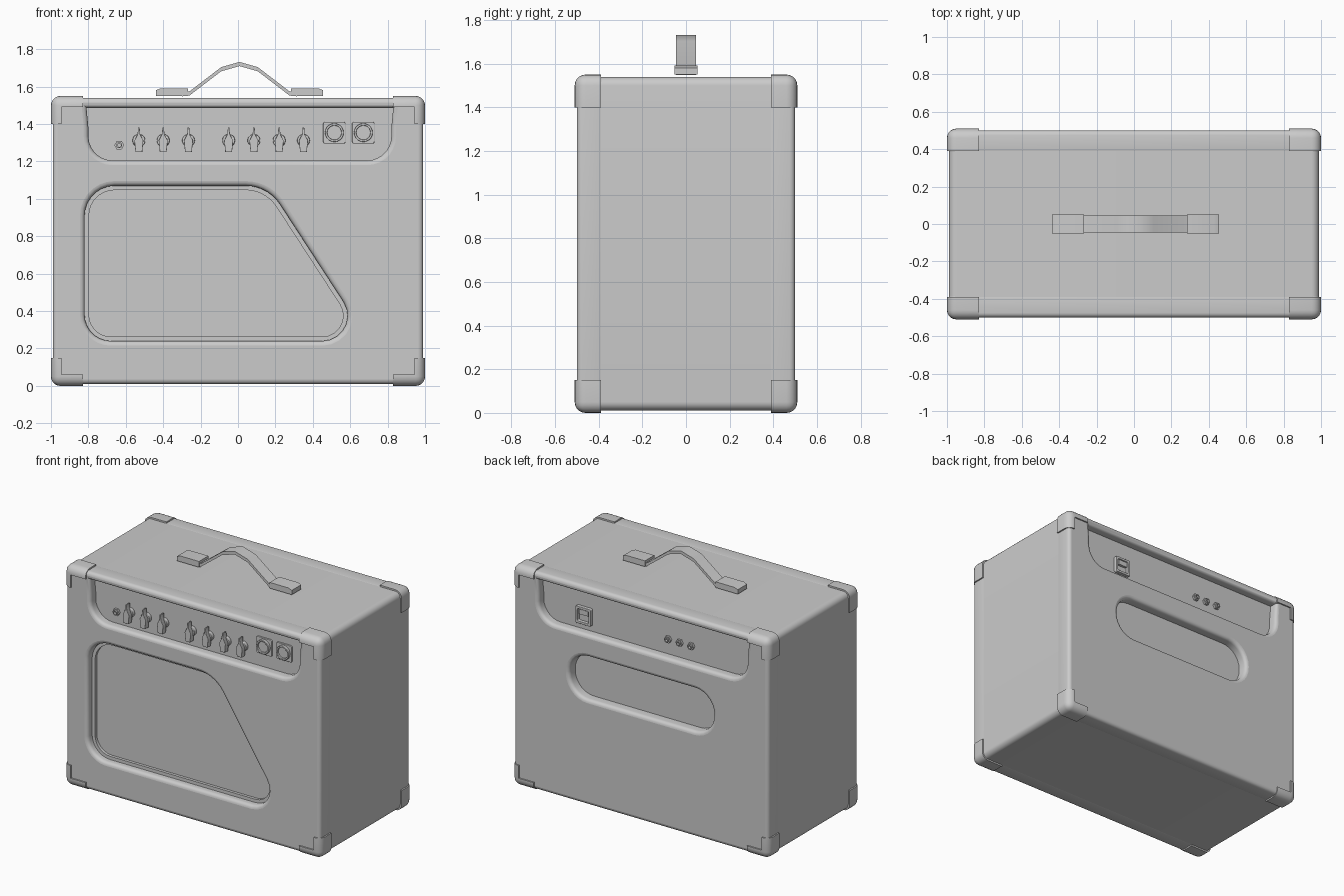
import bpy, bmesh, math
from mathutils import Vector

if "Cube" in bpy.data.objects:
    bpy.data.objects.remove(bpy.data.objects["Cube"])


def rounded(corners, n=7):
    """Fillet a list of (x, z, radius) corners into a point loop."""
    out = []
    for i, (x, z, r) in enumerate(corners):
        p = Vector((x, z))
        a = (Vector(corners[i - 1][:2]) - p).normalized()
        b = (Vector(corners[(i + 1) % len(corners)][:2]) - p).normalized()
        if r <= 0:
            out.append(p)
            continue
        half = a.angle(b) / 2
        c = p + (a + b).normalized() * r / math.sin(half)
        s = p + a * r / math.tan(half) - c
        e = p + b * r / math.tan(half) - c
        turn = s.angle(e)
        for k in range(n + 1):
            t = k / n
            out.append(c + (s * math.sin((1 - t) * turn) + e * math.sin(t * turn)) / math.sin(turn))
    return out


def rect(x0, x1, z0, z1, r=0.0):
    return rounded([(x0, z0, r), (x1, z0, r), (x1, z1, r), (x0, z1, r)])


def circle(x, z, r, n=20):
    return [(x + r * math.cos(2 * math.pi * k / n), z + r * math.sin(2 * math.pi * k / n)) for k in range(n)]


def slab(name, loops, y0, y1, bevel=0.0):
    """Extrude filled x-z outlines (inner loops are holes) from y0 to y1."""
    cu = bpy.data.curves.new(name, 'CURVE')
    cu.dimensions = '2D'
    cu.fill_mode = 'BOTH'
    for loop in loops:
        sp = cu.splines.new('POLY')
        sp.points.add(len(loop) - 1)
        for pt, co in zip(sp.points, loop):
            pt.co = (co[0], co[1], 0, 1)
        sp.use_cyclic_u = True
    cu.extrude = abs(y1 - y0) / 2 - bevel
    cu.bevel_depth = bevel
    cu.bevel_resolution = 3
    cu.offset = -bevel
    ob = bpy.data.objects.new(name, cu)
    bpy.context.collection.objects.link(ob)
    ob.location.y = (y0 + y1) / 2
    ob.rotation_euler.x = math.pi / 2
    bpy.ops.object.select_all(action='DESELECT')
    ob.select_set(True)
    bpy.context.view_layer.objects.active = ob
    bpy.ops.object.convert(target='MESH')
    ob = bpy.context.view_layer.objects.active
    bpy.ops.object.shade_smooth_by_angle(angle=math.radians(35))
    return ob


# Cabinet: core box plus front and back boards with rounded openings
outline = rect(-0.99, 0.99, 0.01, 1.54, 0.04)
panel_hole = rounded([(-0.80, 1.205, 0.13), (0.82, 1.205, 0.13), (0.82, 1.38, 0),
                      (0.83, 1.487, 0), (-0.81, 1.487, 0), (-0.80, 1.38, 0)])
back_hole = [(-x, z) for x, z in panel_hole]
speaker_hole = rounded([(-0.82, 0.24, 0.14), (0.70, 0.24, 0.135),
                        (0.16, 1.07, 0.22), (-0.82, 1.07, 0.16)])
grille_edge = rounded([(-0.797, 0.263, 0.117), (0.657, 0.263, 0.112),
                       (0.147, 1.047, 0.197), (-0.797, 1.047, 0.137)])
vent = rect(-0.56, 0.56, 0.75, 1.05, 0.145)
slab("cabinet_core", [rect(-0.989, 0.989, 0.011, 1.539, 0.04)], -0.43, 0.43)
slab("front_board", [outline, panel_hole, speaker_hole], -0.50, -0.37, 0.025)
slab("back_board", [outline, back_hole, vent], 0.37, 0.50, 0.025)

# Speaker grille trim and control panels
slab("grille_trim", [speaker_hole, grille_edge], -0.45, -0.42)
slab("front_control_panel", [panel_hole], -0.437, -0.42)
slab("back_control_panel", [back_hole], 0.42, 0.437)

# Eight corner protectors: L prism with three rounded outer edges, mirrored
bm = bmesh.new()
prof = [(1.0, 0.625), (1.0, 0.775), (0.83, 0.775), (0.83, 0.715), (0.945, 0.715), (0.945, 0.625)]
face = bm.faces.new([bm.verts.new((x, 0.39, z)) for x, z in prof])
ext = bmesh.ops.extrude_face_region(bm, geom=[face])
bmesh.ops.translate(bm, vec=(0, 0.12, 0), verts=[g for g in ext['geom'] if isinstance(g, bmesh.types.BMVert)])
bmesh.ops.recalc_face_normals(bm, faces=bm.faces)
tip = max(bm.verts, key=lambda v: v.co.x + v.co.y + v.co.z)
bmesh.ops.bevel(bm, geom=list(tip.link_edges), offset=0.05, segments=5, profile=0.5, affect='EDGES')
me = bpy.data.meshes.new("corner_protectors")
bm.to_mesh(me)
bm.free()
corners = bpy.data.objects.new("corner_protectors", me)
bpy.context.collection.objects.link(corners)
corners.location.z = 0.775
bpy.ops.object.select_all(action='DESELECT')
corners.select_set(True)
bpy.context.view_layer.objects.active = corners
bpy.ops.object.shade_smooth_by_angle(angle=math.radians(35))
mir = corners.modifiers.new("mirror", 'MIRROR')
mir.use_axis = (True, True, True)
mir.use_mirror_merge = False

# Carrying handle: bent strap between two end caps
path = [(-0.30, 1.558), (-0.26, 1.562), (-0.09, 1.692), (0.008, 1.72),
        (0.106, 1.692), (0.276, 1.562), (0.316, 1.558)]
strap = [(x, z - 0.010) for x, z in path] + [(x, z + 0.012) for x, z in reversed(path)]
slab("handle_strap", [strap], -0.045, 0.045)
for side, s in (("left", -1), ("right", 1)):
    cap = [(0.008 + s * x, z) for x, z in
           [(0.275, 1.55), (0.447, 1.55), (0.447, 1.581), (0.42, 1.591), (0.275, 1.591)]]
    slab("handle_cap_" + side, [cap], -0.052, 0.052)

# Pointer knobs on round skirts
pointer = [(-0.018, -0.062), (0.018, -0.062), (0.024, 0), (0.007, 0.032), (0.004, 0.07),
           (-0.004, 0.07), (-0.007, 0.032), (-0.024, 0)]
for i, x in enumerate((-0.53, -0.40, -0.265, -0.05, 0.085, 0.22, 0.35)):
    slab(f"knob_skirt_{i}", [circle(x, 1.312, 0.034)], -0.46, -0.43, 0.004)
    slab(f"knob_pointer_{i}", [[(x + a, 1.312 + b) for a, b in pointer]], -0.488, -0.45, 0.002)

# Square plates with round inlets
for i, x in enumerate((0.515, 0.67)):
    slab(f"inlet_plate_{i}", [rect(x - 0.06, x + 0.06, 1.295, 1.412, 0.012)], -0.447, -0.43, 0.003)
    slab(f"inlet_ring_{i}", [circle(x, 1.354, 0.05), circle(x, 1.354, 0.038)], -0.465, -0.44, 0.003)
    slab(f"inlet_centre_{i}", [circle(x, 1.354, 0.04)], -0.453, -0.44)


# Jacks: hexagonal nut and a raised sleeve, on either face
def jack(name, x, z, side):
    slab(name + "_nut", [circle(x, z, 0.026, 6), circle(x, z, 0.012)], side * 0.43, side * 0.452)
    slab(name + "_sleeve", [circle(x, z, 0.016), circle(x, z, 0.009)], side * 0.43, side * 0.462)


jack("input_jack", -0.635, 1.287, -1)
for i, x in enumerate((-0.17, -0.26, -0.35)):
    jack(f"rear_jack_{i}", x, 1.31, 1)

# Mains socket on the back
slab("mains_frame", [rect(0.42, 0.54, 1.245, 1.365, 0.01), rect(0.437, 0.523, 1.262, 1.348, 0.008)],
     0.43, 0.46, 0.003)
slab("mains_switch", [rect(0.445, 0.515, 1.31, 1.345)], 0.43, 0.455)
